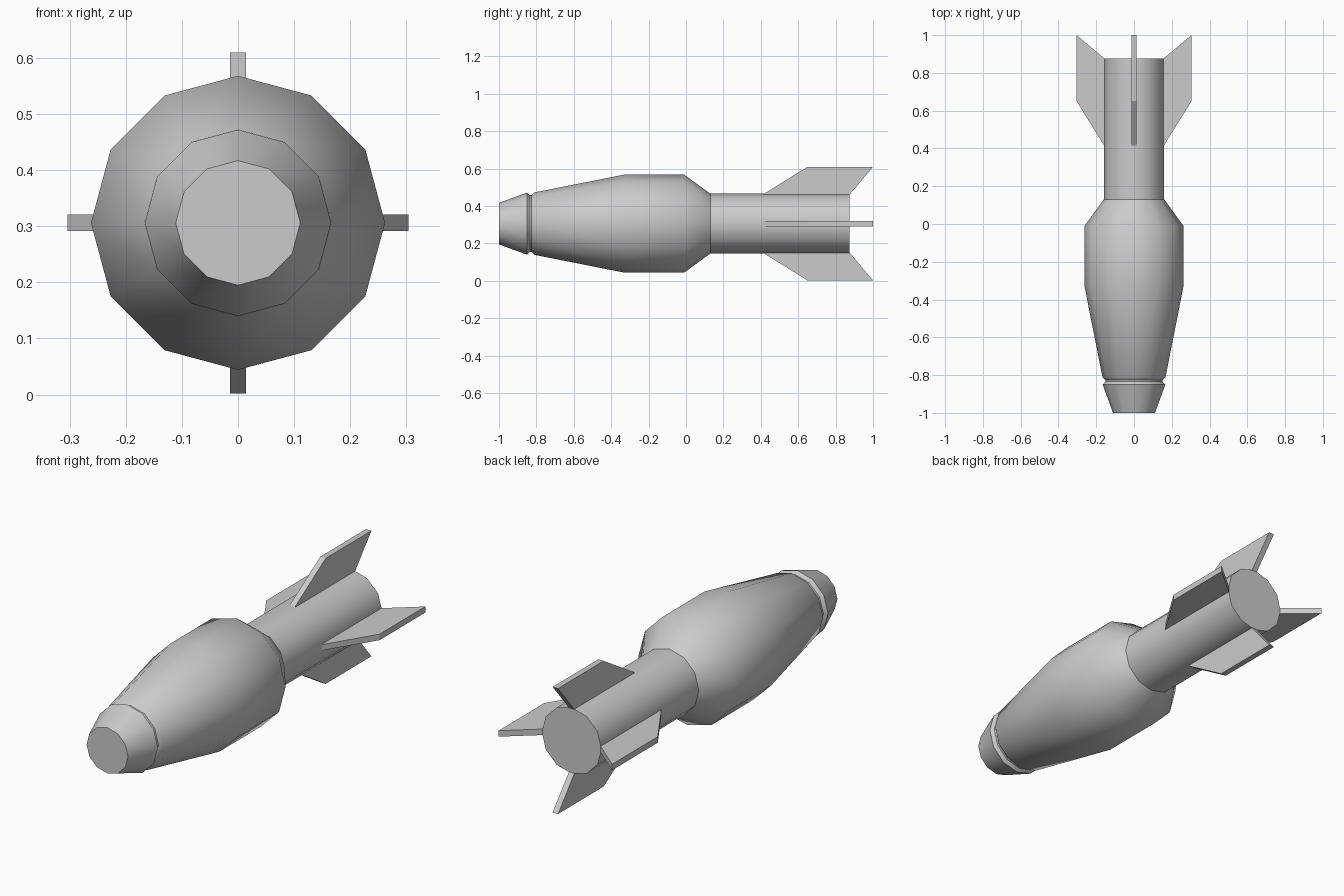
import bpy, bmesh, math
from mathutils import Matrix

if "Cube" in bpy.data.objects:
    bpy.data.objects.remove(bpy.data.objects["Cube"])

AXIS_Z = 0.306
SIDES = 12

grey = bpy.data.materials.new("light_grey")
grey.diffuse_color = (0.6, 0.6, 0.6, 1)
grey.use_nodes = True
grey.node_tree.nodes["Principled BSDF"].inputs["Base Color"].default_value = grey.diffuse_color


def finish(name, bm, smooth):
    bmesh.ops.recalc_face_normals(bm, faces=bm.faces)
    mesh = bpy.data.meshes.new(name)
    bm.to_mesh(mesh)
    bm.free()
    mesh.materials.append(grey)
    obj = bpy.data.objects.new(name, mesh)
    bpy.context.collection.objects.link(obj)
    if smooth:
        bpy.ops.object.select_all(action='DESELECT')
        obj.select_set(True)
        bpy.context.view_layer.objects.active = obj
        bpy.ops.object.shade_smooth_by_angle(angle=math.radians(40))
    return obj


def lathe(name, profile):
    """Twelve-sided solid along y from (y, radius) pairs, capped at both ends."""
    bm = bmesh.new()
    rings = []
    for y, r in profile:
        angles = [2 * math.pi * i / SIDES for i in range(SIDES)]
        rings.append([bm.verts.new((r * math.sin(a), y, AXIS_Z + r * math.cos(a)))
                      for a in angles])
    for a, b in zip(rings, rings[1:]):
        for i in range(SIDES):
            j = (i + 1) % SIDES
            bm.faces.new((a[i], a[j], b[j], b[i]))
    bm.faces.new(rings[0])
    bm.faces.new(rings[-1])
    return finish(name, bm, True)


def fin(name, angle):
    """Swept plate standing on the tail tube, turned about the long axis."""
    outline = [(0.41, 0.155), (0.65, 0.304), (1.0, 0.304), (0.875, 0.155),
               (0.86, 0.12), (0.42, 0.12)]
    bm = bmesh.new()
    left = [bm.verts.new((-0.0145, y, r)) for y, r in outline]
    right = [bm.verts.new((0.0145, y, r)) for y, r in outline]
    bm.faces.new(left)
    bm.faces.new(right)
    n = len(outline)
    for i in range(n):
        j = (i + 1) % n
        bm.faces.new((left[i], left[j], right[j], right[i]))
    bm.transform(Matrix.Translation((0, 0, AXIS_Z)) @ Matrix.Rotation(angle, 4, 'Y'))
    return finish(name, bm, False)


# Blunt nose, grooved collar and swelling body
lathe("nose_and_body", [(-1.0, 0.111), (-0.85, 0.166), (-0.835, 0.152),
                        (-0.825, 0.152), (-0.81, 0.167), (-0.33, 0.262),
                        (-0.01, 0.262), (0.13, 0.16)])
# Straight tail tube
lathe("tail_tube", [(0.13, 0.16), (0.875, 0.16)])
# Four tail fins
for i, side in enumerate(("top", "right", "bottom", "left")):
    fin(side + "_fin", i * math.pi / 2)
